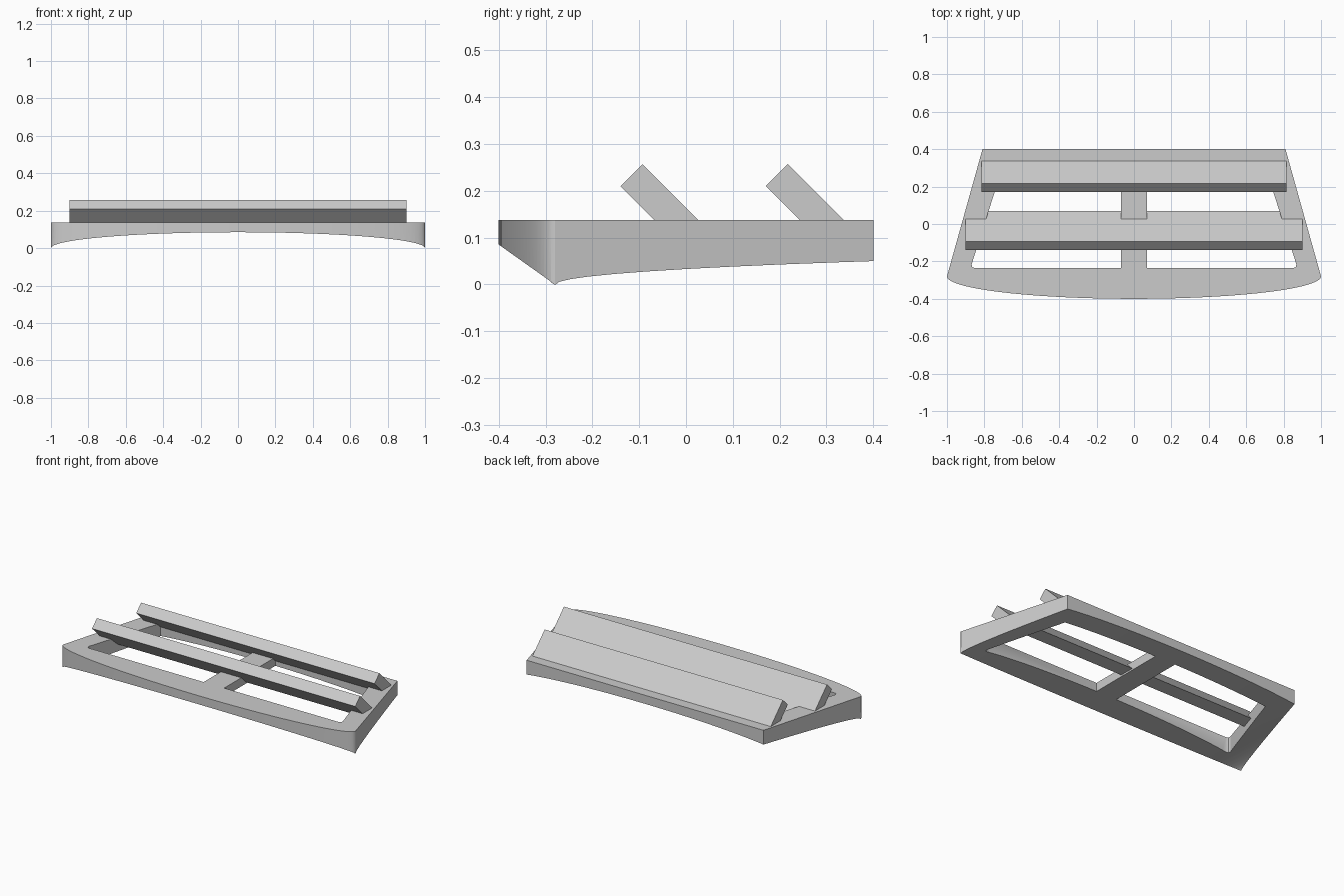
import bpy
import bmesh
from math import sin, cos, pi, radians

cube = bpy.data.objects.get("Cube")
if cube:
    bpy.data.objects.remove(cube, do_unlink=True)

TOP = 0.138
grey = bpy.data.materials.new("plain_grey")
grey.use_nodes = True
grey.diffuse_color = (0.6, 0.6, 0.6, 1)
grey.node_tree.nodes["Principled BSDF"].inputs["Base Color"].default_value = (0.6, 0.6, 0.6, 1)


def prism(name, points, offset):
    """Extrude a closed 3D polygon along an offset vector."""
    bm = bmesh.new()
    face = bm.faces.new([bm.verts.new(p) for p in points])
    ext = bmesh.ops.extrude_face_region(bm, geom=[face])
    moved = [v for v in ext["geom"] if isinstance(v, bmesh.types.BMVert)]
    bmesh.ops.translate(bm, verts=moved, vec=offset)
    bmesh.ops.recalc_face_normals(bm, faces=bm.faces)
    mesh = bpy.data.meshes.new(name)
    bm.to_mesh(mesh)
    bm.free()
    mesh.materials.append(grey)
    obj = bpy.data.objects.new(name, mesh)
    bpy.context.collection.objects.link(obj)
    return obj


def cut(target, cutter):
    """Subtract the cutter and discard it."""
    cutter.hide_render = True
    mod = target.modifiers.new("cut", "BOOLEAN")
    mod.operation = "DIFFERENCE"
    mod.solver = "EXACT"
    mod.object = cutter
    bpy.context.view_layer.objects.active = target
    bpy.ops.object.modifier_apply(modifier=mod.name)
    bpy.data.objects.remove(cutter, do_unlink=True)


# Frame: straight tapered sides and a half-elliptical front
N = 48
outline = [(0.81, 0.4, 0), (-0.81, 0.4, 0)]
outline += [(-cos(pi * i / N), -0.28 - 0.12 * sin(pi * i / N), 0) for i in range(N + 1)]
frame = prism("frame", outline, (0, 0, TOP))

# Two openings either side of the central bar
opening = [(0.07, -0.235), (0.853, -0.235), (0.866, -0.23), (0.868, -0.215),
           (0.715, 0.265), (0.07, 0.265)]
for side in (1, -1):
    cut(frame, prism("opening_cutter", [(side * x, y, -0.1) for x, y in opening], (0, 0, 0.4)))

# Arched underside
M = 96
arch = [(0.9995 * cos(2 * pi * i / M), -0.6, 0.085 * sin(2 * pi * i / M)) for i in range(M)]
cut(frame, prism("arch_cutter", arch, (0, 1.2, 0)))

bpy.ops.object.select_all(action="DESELECT")
frame.select_set(True)
bpy.context.view_layer.objects.active = frame
bpy.ops.object.shade_smooth_by_angle(angle=radians(25))

# Tilted slats, sunk into the frame
section = [(-0.14, 0.21), (-0.093, 0.257), (0.069, 0.095), (-0.025, 0.095)]
for name, y0, half in (("front_slat", 0, 0.9), ("back_slat", 0.31, 0.815)):
    prism(name, [(-half, y + y0, z) for y, z in section], (2 * half, 0, 0))
